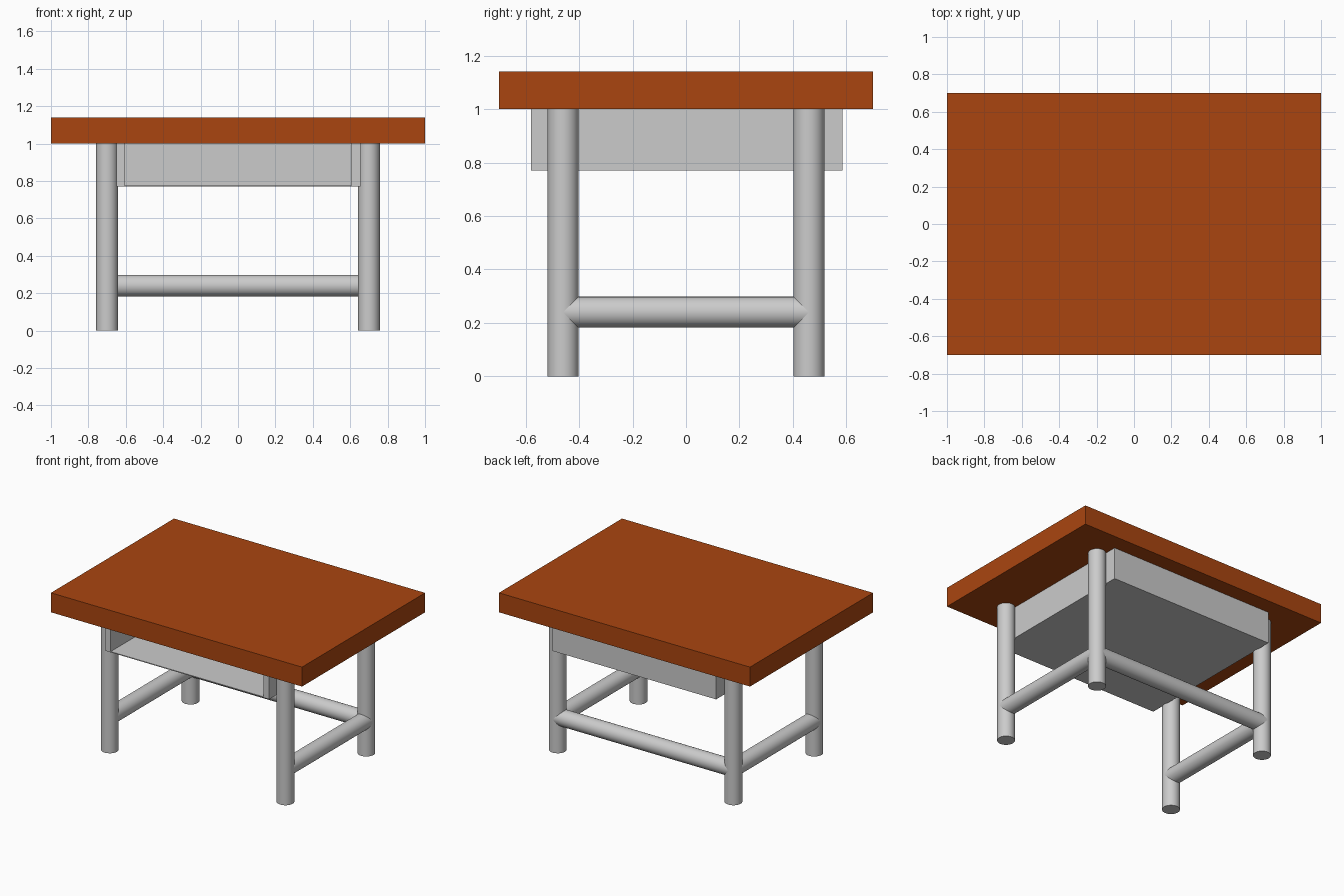
import bpy
from math import pi, radians

if "Cube" in bpy.data.objects:
    bpy.data.objects.remove(bpy.data.objects["Cube"])

LEG_X, LEG_Y, R = 0.70, 0.46, 0.058
RAIL_Z = 0.24


def box(name, x, y, z):
    """Box from (min, max) ranges."""
    lo, hi = zip(x, y, z)
    bpy.ops.mesh.primitive_cube_add(
        size=1, location=[(a + b) / 2 for a, b in zip(lo, hi)])
    ob = bpy.context.object
    ob.name = name
    ob.scale = [b - a for a, b in zip(lo, hi)]
    bpy.ops.object.transform_apply(location=False, rotation=False, scale=True)
    return ob


def rod(name, loc, length, rot=(0, 0, 0)):
    bpy.ops.mesh.primitive_cylinder_add(
        vertices=32, radius=R, depth=length, location=loc, rotation=rot)
    ob = bpy.context.object
    ob.name = name
    bpy.ops.object.shade_smooth_by_angle(angle=radians(30))
    return ob


# Table top
top = box("table_top", (-1, 1), (-0.7, 0.7), (1.0, 1.14))
wood = bpy.data.materials.new("orange_wood")
wood.diffuse_color = (0.40, 0.06, 0.005, 1)
wood.use_nodes = True
wood.node_tree.nodes["Principled BSDF"].inputs["Base Color"].default_value = wood.diffuse_color
top.data.materials.append(wood)

# Legs and side stretchers
for sx, side in ((-1, "left"), (1, "right")):
    for sy, end in ((-1, "front"), (1, "back")):
        rod(f"{end}_{side}_leg", (sx * LEG_X, sy * LEG_Y, 0.5), 1.0)
    rod(f"{side}_stretcher", (sx * LEG_X, 0, RAIL_Z), 2 * LEG_Y, (pi / 2, 0, 0))

# Back stretcher (the front stays open)
rod("back_stretcher", (0, LEG_Y, RAIL_Z), 2 * LEG_X, (0, pi / 2, 0))

# Storage shelf under the top, open at the front
Y0, Y1, Z0, Z1 = -0.58, 0.585, 0.77, 1.0
box("shelf_left_wall", (-0.65, -0.608), (Y0, Y1), (Z0, Z1))
box("shelf_right_wall", (0.608, 0.655), (Y0, Y1), (Z0, Z1))
box("shelf_back_wall", (-0.608, 0.608), (Y1 - 0.04, Y1), (Z0, Z1))
box("shelf_floor", (-0.608, 0.608), (Y0, Y1 - 0.04), (Z0, Z0 + 0.006))
